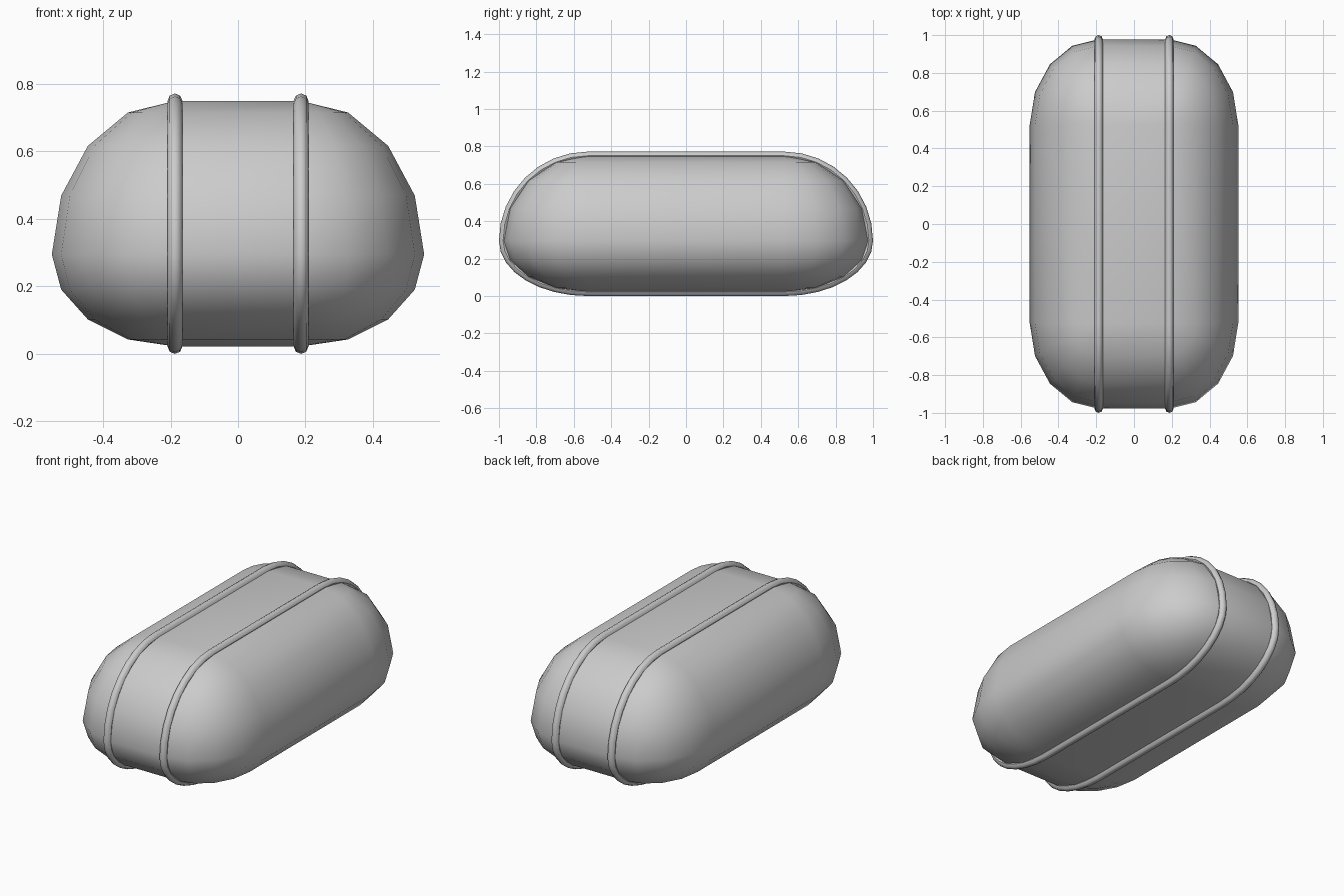
import bpy, bmesh
from math import sin, cos, pi, radians

if "Cube" in bpy.data.objects:
    bpy.data.objects.remove(bpy.data.objects["Cube"])

HALF_X, HALF_Y = 0.187, 0.525      # straight half lengths
RX, RY = 0.365, 0.453              # corner radii
MID, UP, DOWN = 0.295, 0.455, 0.273
CORD = 0.022

grey = bpy.data.materials.new("soft grey")
grey.use_nodes = True
COLOUR = (0.6, 0.6, 0.6, 1)
grey.diffuse_color = COLOUR
grey.node_tree.nodes["Principled BSDF"].inputs["Base Color"].default_value = COLOUR


def rounded_loop(steps):
    """Directions round a loop, with each quarter's corner signs."""
    for quarter in range(4):
        sx = 1 if quarter in (0, 3) else -1
        sy = 1 if quarter < 2 else -1
        for i in range(steps + 1):
            a = (quarter + i / steps) * pi / 2
            yield sx, sy, cos(a), sin(a)


def smooth(obj):
    bpy.ops.object.select_all(action='DESELECT')
    obj.select_set(True)
    bpy.context.view_layer.objects.active = obj
    bpy.ops.object.shade_smooth_by_angle(angle=radians(45))


# Body: rounded rectangles lofted from bottom to top
bm = bmesh.new()
rings = []
for level in range(-4, 5):
    t = level * pi / 8
    z = MID + sin(t) * (UP if level > 0 else DOWN)
    rings.append([bm.verts.new((sx * HALF_X + RX * c * cos(t),
                                sy * HALF_Y + RY * s * cos(t), z))
                  for sx, sy, c, s in rounded_loop(4)])
for low, high in zip(rings, rings[1:]):
    for i in range(len(low)):
        j = (i + 1) % len(low)
        bm.faces.new((low[i], low[j], high[j], high[i]))
bm.faces.new(rings[0][::-1])
bm.faces.new(rings[-1])
bmesh.ops.remove_doubles(bm, verts=bm.verts, dist=0.0005)
bmesh.ops.recalc_face_normals(bm, faces=bm.faces)
mesh = bpy.data.meshes.new("body")
bm.to_mesh(mesh)
bm.free()
mesh.materials.append(grey)
body = bpy.data.objects.new("body", mesh)
bpy.context.collection.objects.link(body)
smooth(body)

# Piping: a round cord following each seam
for name, x in (("left_piping", HALF_X), ("right_piping", -HALF_X)):
    curve = bpy.data.curves.new(name, 'CURVE')
    curve.dimensions = '3D'
    curve.bevel_depth = CORD
    curve.bevel_resolution = 2
    points = []
    for sx, sz, c, s in rounded_loop(8):
        p = (x, sx * HALF_Y + RY * c, MID + s * (UP if sz > 0 else DOWN))
        if not points or abs(p[1] - points[-1][1]) + abs(p[2] - points[-1][2]) > 0.001:
            points.append(p)
    points.pop()
    spline = curve.splines.new('POLY')
    spline.points.add(len(points) - 1)
    for point, p in zip(spline.points, points):
        point.co = (*p, 1)
    spline.use_cyclic_u = True
    curve.materials.append(grey)
    cord = bpy.data.objects.new(name, curve)
    bpy.context.collection.objects.link(cord)
    bpy.ops.object.select_all(action='DESELECT')
    cord.select_set(True)
    bpy.context.view_layer.objects.active = cord
    bpy.ops.object.convert(target='MESH')
    smooth(bpy.context.object)
